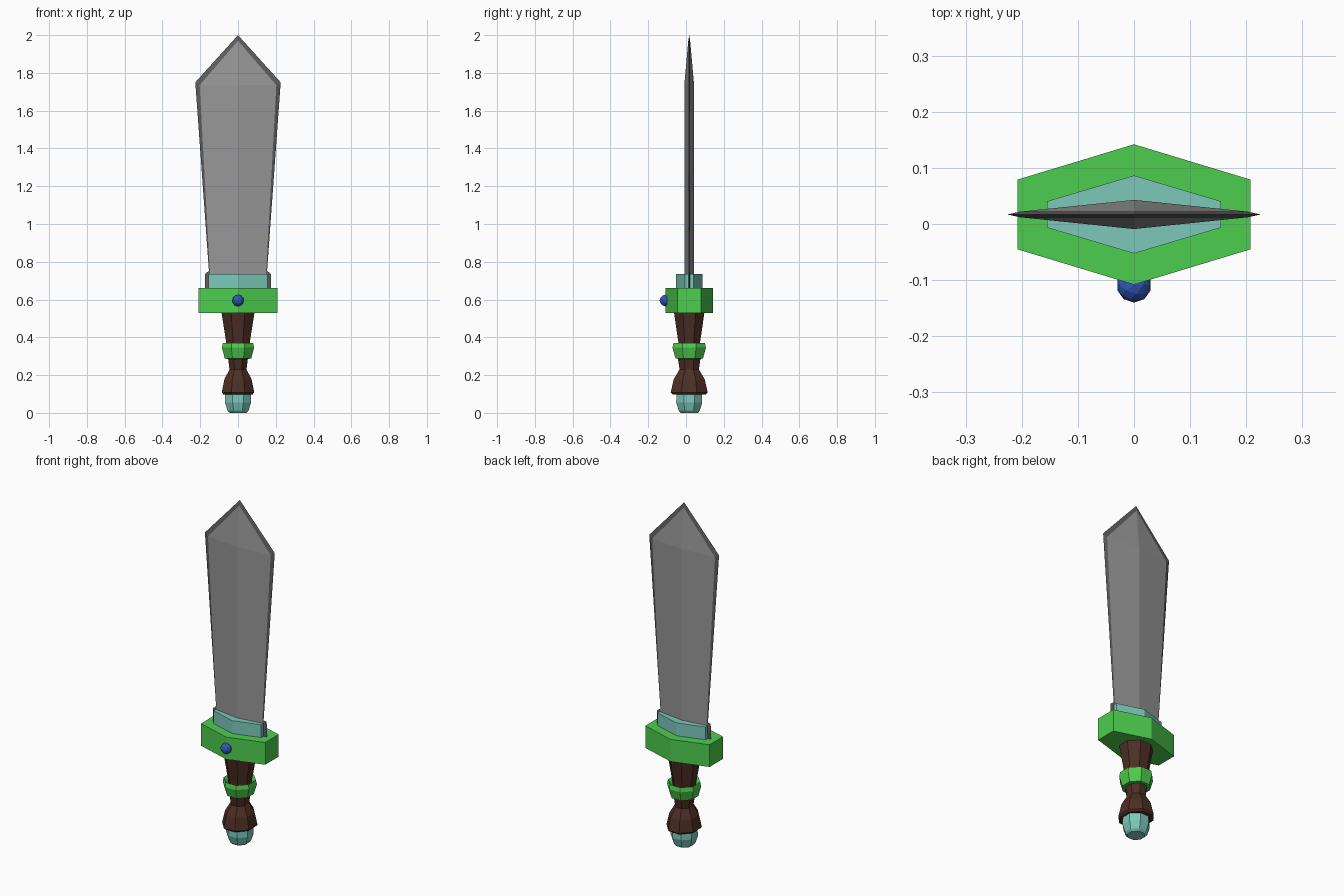
import bpy, bmesh, math

if "Cube" in bpy.data.objects:
    bpy.data.objects.remove(bpy.data.objects["Cube"])

CY = 0.017  # depth of the sword's centre plane


def material(name, rgb):
    m = bpy.data.materials.new(name)
    m.diffuse_color = (*rgb, 1)
    m.use_nodes = True
    m.node_tree.nodes["Principled BSDF"].inputs["Base Color"].default_value = m.diffuse_color
    return m


GREEN = material("green", (0.076, 0.61, 0.076))
TEAL = material("teal", (0.20, 0.58, 0.49))
BROWN = material("brown", (0.075, 0.028, 0.018))
BLUE = material("blue", (0.03, 0.10, 0.48))
STEEL = material("steel", (0.31, 0.31, 0.31))
EDGE = material("dark_steel", (0.11, 0.11, 0.11))


def finish(name, bm, mat):
    bmesh.ops.remove_doubles(bm, verts=bm.verts, dist=1e-5)
    bmesh.ops.recalc_face_normals(bm, faces=bm.faces)
    me = bpy.data.meshes.new(name)
    bm.to_mesh(me)
    bm.free()
    me.materials.append(mat)
    ob = bpy.data.objects.new(name, me)
    bpy.context.collection.objects.link(ob)
    return ob


def face(bm, pts):
    bm.faces.new([bm.verts.new((x, CY + y, z)) for x, y, z in pts])


def loft(name, rings, mat):
    """Skin a stack of rings and cap both ends."""
    bm = bmesh.new()
    n = len(rings[0])
    for a, b in zip(rings, rings[1:]):
        for i in range(n):
            j = (i + 1) % n
            face(bm, [a[i], a[j], b[j], b[i]])
    face(bm, rings[0])
    face(bm, rings[-1])
    return finish(name, bm, mat)


def turned(name, profile, mat, sy=1.0, sides=8):
    """Faceted lathe; profile gives (half width, z), flat side to the front."""
    k = 1 / math.cos(math.pi / sides)
    ang = [2 * math.pi * (i + 0.5) / sides for i in range(sides)]
    return loft(name, [[(r * k * math.cos(a), r * k * sy * math.sin(a), z)
                        for a in ang] for r, z in profile], mat)


def hex_block(name, w, side, apex, z0, z1, mat):
    pts = [(w, -side), (w, side), (0, apex), (-w, side), (-w, -side), (0, -apex)]
    return loft(name, [[(x, y, z) for x, y in pts] for z in (z0, z1)], mat)


# Handle
turned("pommel_cap", [(0.045, 0), (0.056, 0.012), (0.069, 0.055), (0.067, 0.11)], TEAL)
turned("pommel", [(0.078, 0.098), (0.086, 0.108), (0.072, 0.178), (0.045, 0.23),
                  (0.054, 0.30)], BROWN, 1.14)
turned("grip_ring", [(0.05, 0.285), (0.07, 0.288), (0.085, 0.345), (0.08, 0.37),
                     (0.055, 0.345)], GREEN, 1.04)
turned("grip", [(0.055, 0.30), (0.062, 0.37), (0.088, 0.535)], BROWN, 0.92)

# Guard and blade collar
hex_block("guard", 0.208, 0.062, 0.125, 0.53, 0.66, GREEN)
hex_block("blade_collar", 0.155, 0.0235, 0.0695, 0.65, 0.735, TEAL)

# Gem on the front of the guard
bm = bmesh.new()
bmesh.ops.create_icosphere(bm, subdivisions=2, radius=0.031)
bmesh.ops.translate(bm, vec=(0, -0.109, 0.595), verts=bm.verts)
finish("gem", bm, BLUE)

# Blade: ridged faces, mirrored left/right and front/back
T, E = 0.026, 0.005
inner = [(0.143, 0.64), (0.148, 0.735), (0.149, 0.752), (0.203, 1.735), (0, 1.97)]
outer = [(0.175, 0.64), (0.175, 0.735), (0.154, 0.752), (0.226, 1.75), (0, 2.0)]
blade, rim = bmesh.new(), bmesh.new()
for s in (-1, 1):
    for f in (-1, 1):
        foot, shoulder, tip = [(s * inner[i][0], f * E, inner[i][1]) for i in (0, 3, 4)]
        low, high = (0, f * T, 0.64), (0, f * T, 1.735)
        face(blade, [foot, shoulder, high, low])
        face(blade, [shoulder, tip, high])
        # Sharpened cutting edge
        for i in range(4):
            (a, az), (b, bz) = inner[i:i + 2]
            (c, cz), (d, dz) = outer[i:i + 2]
            face(rim, [(s * a, f * E, az), (s * b, f * E, bz),
                       (s * d, 0, dz), (s * c, 0, cz)])
finish("blade", blade, STEEL)
finish("cutting_edge", rim, EDGE)
